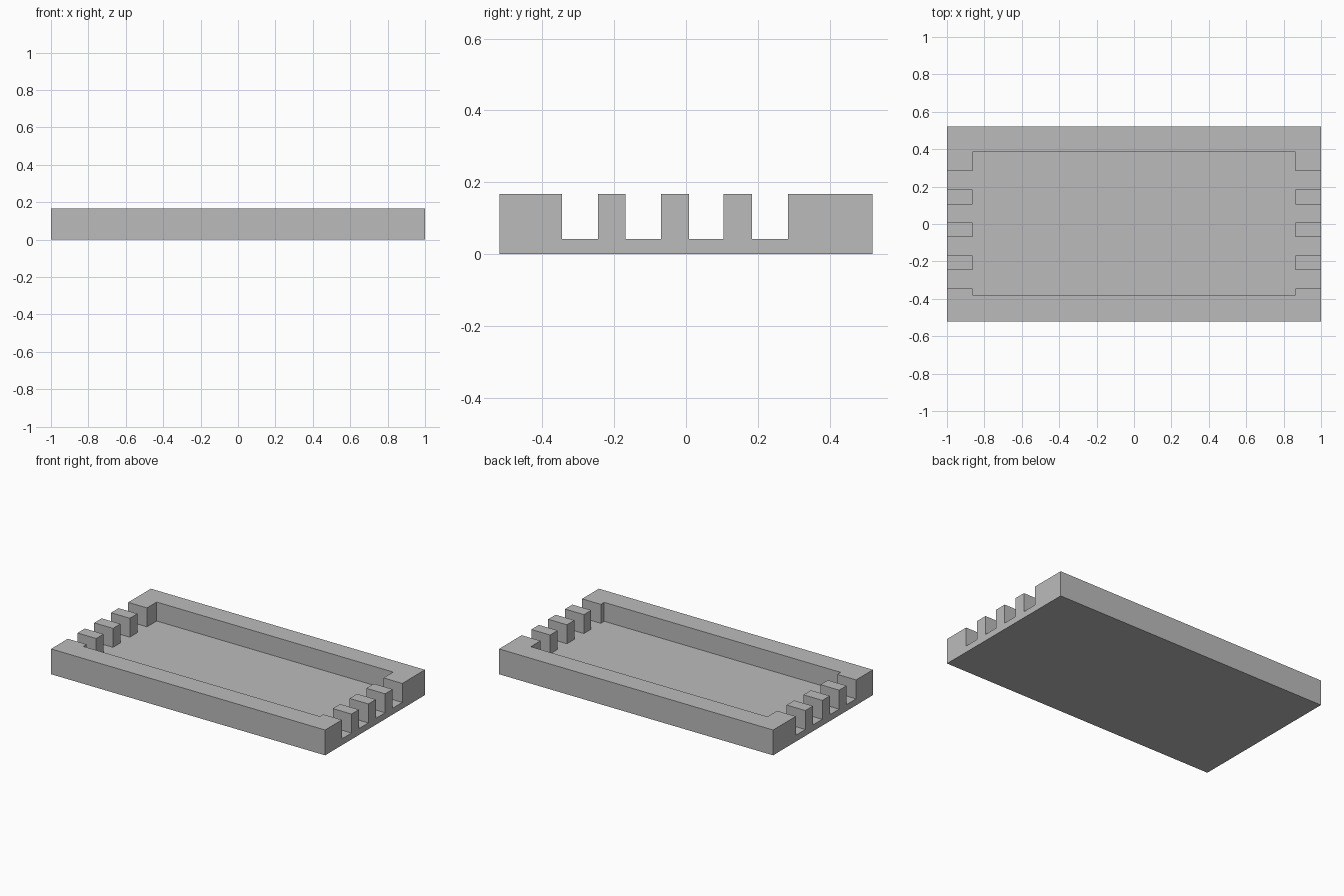
import bpy, bmesh
from mathutils import Vector

default = bpy.data.objects.get("Cube")
if default:
    bpy.data.objects.remove(default, do_unlink=True)

HALF_X, HALF_Y = 1.0, 0.52
FLOOR_Z, TOP_Z = 0.042, 0.167
END_X = 0.863                       # inner side of the end walls
INNER_Y = (-0.38, 0.385)            # inner sides of the long walls
SLOTS = [(-0.345, -0.245), (-0.168, -0.07), (0.008, 0.105), (0.184, 0.284)]

# Plain grey material
grey = bpy.data.materials.new("plain grey")
grey.use_nodes = True
colour = (0.5, 0.5, 0.5, 1)
grey.diffuse_color = colour
grey.node_tree.nodes["Principled BSDF"].inputs["Base Color"].default_value = colour

# Base slab
bm = bmesh.new()
bmesh.ops.create_cube(bm, size=1)
for v in bm.verts:
    v.co = Vector((v.co.x * 2 * HALF_X, v.co.y * 2 * HALF_Y, (v.co.z + 0.5) * FLOOR_Z))


def cut(position, normal):
    geom = bm.verts[:] + bm.edges[:] + bm.faces[:]
    bmesh.ops.bisect_plane(bm, geom=geom, plane_co=position, plane_no=normal, dist=1e-5)


# Score the slab along the wall and slot edges
for x in (-END_X, END_X):
    cut((x, 0, 0), (1, 0, 0))
for y in list(INNER_Y) + [y for slot in SLOTS for y in slot]:
    cut((0, y, 0), (0, 1, 0))


def is_wall(face):
    c = face.calc_center_median()
    if face.normal.z < 0.5:
        return False
    if not INNER_Y[0] < c.y < INNER_Y[1]:
        return True
    return abs(c.x) > END_X and not any(a < c.y < b for a, b in SLOTS)


# Raise the long walls, corner returns and end posts
bm.normal_update()
raised = bmesh.ops.extrude_face_region(bm, geom=[f for f in bm.faces if is_wall(f)])
for item in raised["geom"]:
    if isinstance(item, bmesh.types.BMVert):
        item.co.z = TOP_Z

# Merge flat areas
bmesh.ops.dissolve_limit(bm, angle_limit=0.01, verts=bm.verts[:], edges=bm.edges[:])
bmesh.ops.recalc_face_normals(bm, faces=bm.faces[:])

mesh = bpy.data.meshes.new("slotted_tray")
bm.to_mesh(mesh)
bm.free()
mesh.materials.append(grey)
tray = bpy.data.objects.new("slotted_tray", mesh)
bpy.context.collection.objects.link(tray)
